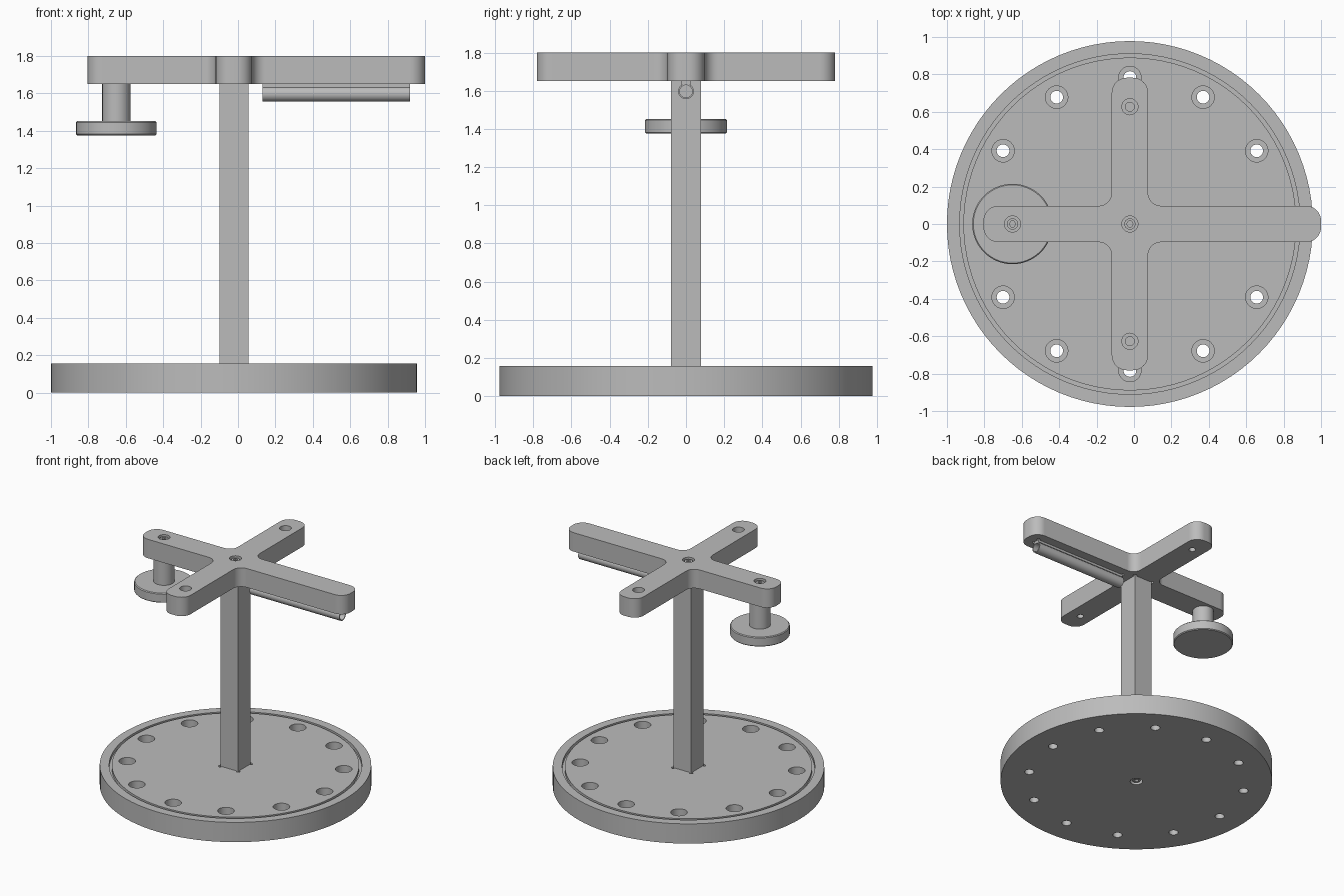
import bpy, bmesh, math
from mathutils import Matrix, Vector

cube = bpy.data.objects.get("Cube")
if cube:
    bpy.data.objects.remove(cube, do_unlink=True)

GREY = (0.5, 0.5, 0.5, 1)
grey = bpy.data.materials.new("plain grey")
grey.use_nodes = True
grey.diffuse_color = GREY
grey.node_tree.nodes["Principled BSDF"].inputs["Base Color"].default_value = GREY

CX = -0.022            # axis of the post and base
WHEEL_X = -0.65        # axis of the hanging wheel
BASE_TOP, ARM_BOTTOM, TOP = 0.157, 1.65, 1.80
POST = 0.078           # half width of the post


def finish(name, bm):
    bmesh.ops.recalc_face_normals(bm, faces=bm.faces)
    mesh = bpy.data.meshes.new(name)
    bm.to_mesh(mesh)
    bm.free()
    mesh.materials.append(grey)
    ob = bpy.data.objects.new(name, mesh)
    bpy.context.collection.objects.link(ob)
    return ob


def lathe(name, profile, loc=(0, 0, 0), steps=32, closed=False, along_x=False):
    """Revolve (radius, height) points about the z axis."""
    bm = bmesh.new()
    vs = [bm.verts.new((r, 0, z)) for r, z in profile]
    for a, b in zip(vs, vs[1:] + (vs[:1] if closed else [])):
        if a is not b and (closed or b is not vs[0]):
            bm.edges.new((a, b))
    bmesh.ops.spin(bm, geom=bm.verts[:] + bm.edges[:], axis=(0, 0, 1), cent=(0, 0, 0),
                   angle=math.tau, steps=steps, use_merge=True)
    bmesh.ops.remove_doubles(bm, verts=bm.verts, dist=1e-5)
    poles = [v for v in bm.verts if v.co.xy.length < 1e-5]
    bmesh.ops.dissolve_verts(bm, verts=poles)
    if along_x:
        bm.transform(Matrix.Rotation(math.pi / 2, 4, 'Y'))
    bm.transform(Matrix.Translation(loc))
    return finish(name, bm)


def rod(name, x, y, z0, z1, r, steps=32):
    return lathe(name, [(0, z0), (r, z0), (r, z1), (0, z1)], (x, y, 0), steps)


def box(name, lo, hi):
    bm = bmesh.new()
    bmesh.ops.create_cube(bm, size=1)
    lo, hi = Vector(lo), Vector(hi)
    for v in bm.verts:
        v.co = (lo + hi) / 2 + v.co * (hi - lo)
    return finish(name, bm)


def cut(ob, cutters):
    """Subtract the cutters, apply, and remove them."""
    for c in cutters:
        c.hide_render = True
        mod = ob.modifiers.new("cut", 'BOOLEAN')
        mod.operation, mod.solver, mod.object = 'DIFFERENCE', 'EXACT', c
    graph = bpy.context.evaluated_depsgraph_get()
    mesh = bpy.data.meshes.new_from_object(ob.evaluated_get(graph))
    ob.modifiers.clear()
    ob.data = mesh
    for c in cutters:
        bpy.data.objects.remove(c, do_unlink=True)


def counterbore(x, y, z0, ledge, z1, small, big):
    """Stepped hole, narrow below the ledge and wide above it."""
    return lathe("cutter", [(0, z0), (small, z0), (small, ledge), (big, ledge),
                            (big, z1), (0, z1)], (x, y, 0))


def corner_reliefs(x0, x1, half, z0, z1, r):
    return [rod("cutter", x, y, z0, z1, r, 16) for x in (x0, x1) for y in (-half, half)]


def screw(name, x, z0, z1, socket_up):
    head = lathe(name, [(0, z0), (0.03, z0), (0.03, z1), (0, z1)], (x, 0, 0))
    depth = 0.03
    s0, s1 = (z1 - depth, z1 + depth) if socket_up else (z0 - depth, z0 + depth)
    cut(head, [rod("cutter", x, 0, s0, s1, 0.017, 6)])
    return head


parts = []

# Round base with a thin ring groove, twelve stepped holes and post socket reliefs
base = lathe("round_base", [(0, 0), (0.978, 0), (0.978, BASE_TOP), (0.91, BASE_TOP),
                            (0.91, 0.13), (0.89, 0.13), (0.89, BASE_TOP), (0, BASE_TOP)],
             (CX, 0, 0), 96)
holes = [counterbore(CX + 0.783 * math.cos(a), 0.783 * math.sin(a), -0.1, 0.06, 0.3, 0.034, 0.06)
         for a in (math.tau * i / 12 for i in range(12))]
holes += corner_reliefs(CX - POST, CX + POST, POST, 0.1, 0.3, 0.014)
holes.append(rod("cutter", CX, 0, -0.1, 0.05, 0.045))
cut(base, holes)
parts += [base, screw("base_screw", CX, 0.008, 0.06, False)]

# Square post
parts.append(box("square_post", (CX - POST, -POST, 0.09), (CX + POST, POST, 1.70)))


# Four-armed top with rounded ends and filleted inner corners
def cross_outline(w=0.097, left=-0.805, right=1.0, reach=0.782, end_r=0.08, inner_r=0.07):
    x0, x1 = CX - w, CX + w
    corners = [(right, -w, end_r), (right, w, end_r), (x1, w, inner_r),
               (x1, reach, end_r), (x0, reach, end_r), (x0, w, inner_r),
               (left, w, end_r), (left, -w, end_r), (x0, -w, inner_r),
               (x0, -reach, end_r), (x1, -reach, end_r), (x1, -w, inner_r)]
    pts = [Vector(c[:2]) for c in corners]
    out, n = [], 10
    for i, p in enumerate(pts):
        u = (pts[i - 1] - p).normalized()
        v = (pts[(i + 1) % len(pts)] - p).normalized()
        r = corners[i][2]
        for k in range(n + 1):
            t = math.pi / 2 * k / n
            out.append(p + r * (u + v) - r * (math.cos(t) * v + math.sin(t) * u))
    return out


bm = bmesh.new()
face = bm.faces.new([bm.verts.new((p.x, p.y, ARM_BOTTOM)) for p in cross_outline()])
new = bmesh.ops.extrude_face_region(bm, geom=[face])["geom"]
bmesh.ops.translate(bm, vec=(0, 0, TOP - ARM_BOTTOM),
                    verts=[g for g in new if isinstance(g, bmesh.types.BMVert)])
arms = finish("cross_arms", bm)
holes = [counterbore(CX, y, 1.5, 1.74, 1.9, 0.024, 0.043) for y in (-0.627, 0.627)]
holes += [rod("cutter", x, 0, 1.74, 1.9, 0.043) for x in (CX, WHEEL_X)]
holes += corner_reliefs(CX - POST, CX + POST, POST, 1.6, 1.69, 0.014)
holes += corner_reliefs(0.13, 0.92, 0.026, 1.6, 1.69, 0.011)
cut(arms, holes)
parts += [arms, screw("centre_screw", CX, 1.73, 1.79, True),
          screw("wheel_screw", WHEEL_X, 1.73, 1.79, True)]

# Hollow tube hung under the long arm by a narrow strip
parts.append(lathe("hollow_tube", [(0.033, 0.13), (0.041, 0.13), (0.041, 0.92), (0.033, 0.92)],
                   (0, 0, 1.597), 32, closed=True, along_x=True))
parts.append(box("tube_strip", (0.13, -0.026, 1.632), (0.92, 0.026, 1.68)))

# Wheel on a spindle under the short arm
parts.append(rod("wheel_spindle", WHEEL_X, 0, 1.44, 1.66, 0.076))
parts.append(lathe("wheel_disc", [(0, 1.376), (0.209, 1.376), (0.215, 1.382), (0.215, 1.446),
                                  (0.209, 1.452), (0, 1.452)], (WHEEL_X, 0, 0), 64))

# Smooth the round walls, keep the edges crisp
for ob in bpy.context.selected_objects:
    ob.select_set(False)
for ob in parts:
    ob.select_set(True)
bpy.context.view_layer.objects.active = parts[0]
bpy.ops.object.shade_smooth_by_angle(angle=math.radians(30))
